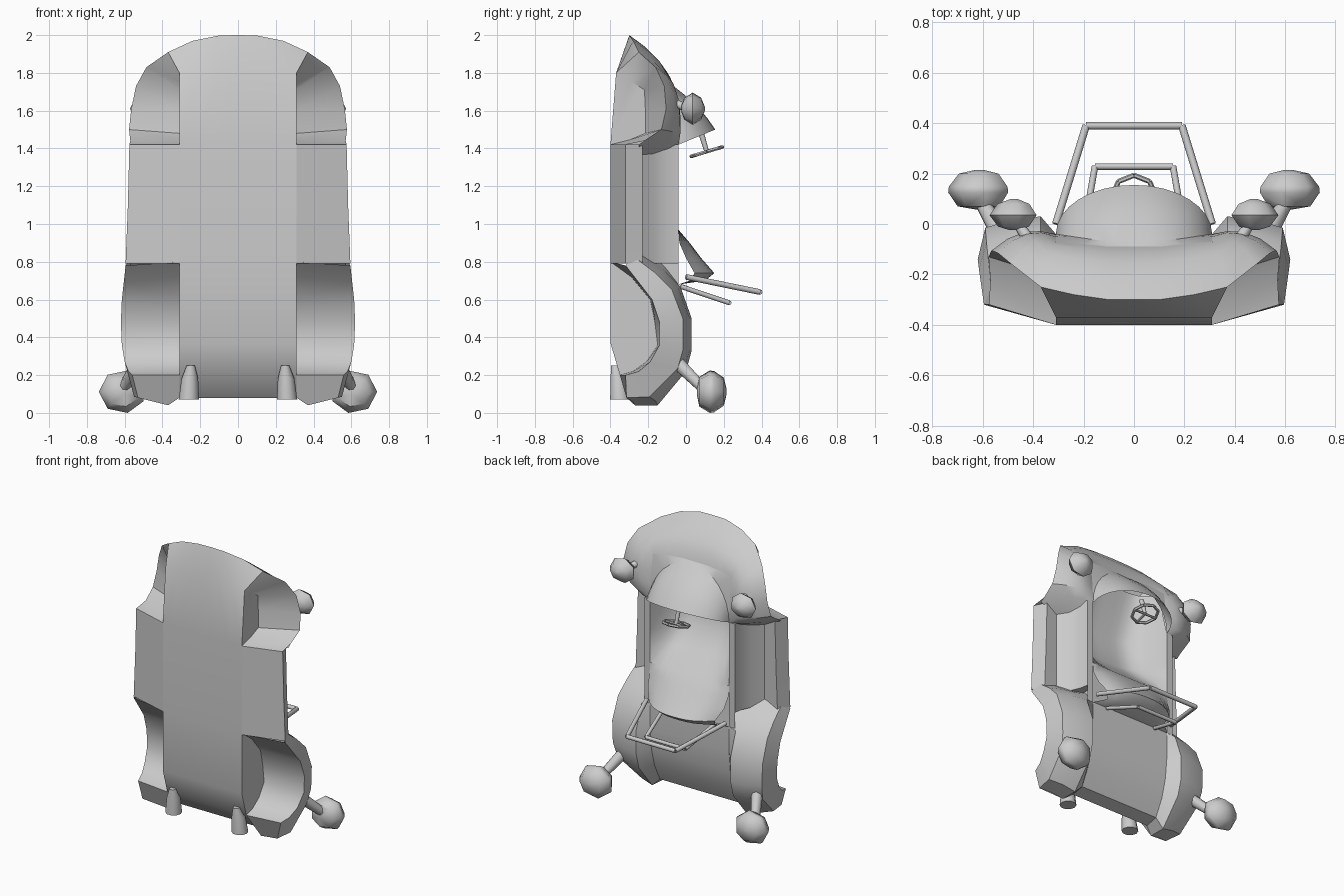
import bpy, bmesh, math
from mathutils import Vector as V

if "Cube" in bpy.data.objects:
    bpy.data.objects.remove(bpy.data.objects["Cube"])

grey = bpy.data.materials.new("body_grey")
grey.diffuse_color = (0.6, 0.6, 0.6, 1)
grey.use_nodes = True
grey.node_tree.nodes["Principled BSDF"].inputs["Base Color"].default_value = grey.diffuse_color


def finish(name, bm, mirror, angle=32):
    """Mirror in x, weld, shade and link a part."""
    if mirror:
        d = bmesh.ops.duplicate(bm, geom=bm.verts[:] + bm.edges[:] + bm.faces[:])["geom"]
        for v in d:
            if isinstance(v, bmesh.types.BMVert):
                v.co.x *= -1
        bmesh.ops.reverse_faces(bm, faces=[f for f in d if isinstance(f, bmesh.types.BMFace)])
    bmesh.ops.remove_doubles(bm, verts=bm.verts[:], dist=0.0005)
    bmesh.ops.recalc_face_normals(bm, faces=bm.faces[:])
    me = bpy.data.meshes.new(name)
    bm.to_mesh(me)
    bm.free()
    ob = bpy.data.objects.new(name, me)
    bpy.context.collection.objects.link(ob)
    me.materials.append(grey)
    bpy.ops.object.select_all(action='DESELECT')
    bpy.context.view_layer.objects.active = ob
    ob.select_set(True)
    bpy.ops.object.shade_smooth_by_angle(angle=math.radians(angle))
    return ob


def loft(bm, rows, closed=False):
    """Skin a grid of points."""
    g = [[bm.verts.new(p) for p in r] for r in rows]
    for a, b in zip(g, g[1:]):
        n = len(a)
        for i in range(n if closed else n - 1):
            j = (i + 1) % n
            bm.faces.new((a[i], a[j], b[j], b[i]))
    return g


def poly(bm, pts):
    bm.faces.new([bm.verts.new(p) for p in pts])


def at_x(x, yz):
    return [V((x, y, z)) for y, z in yz]


def tube(bm, a, b, r1, r2, sides=8):
    a, b = V(a), V(b)
    q = (b - a).to_track_quat('Z', 'Y')
    ring = [(math.cos(math.tau * i / sides), math.sin(math.tau * i / sides)) for i in range(sides)]
    g = loft(bm, [[p + q @ V((c * r, s * r, 0)) for c, s in ring] for p, r in ((a, r1), (b, r2))], True)
    bm.faces.new(g[0])
    bm.faces.new(g[1])


W = 0.31  # half width of the central hull

# nose and front fenders: lip and deck edge, from the centre outwards
lip = [V(p) for p in ((0, -.3, 2), (.1, -.3, 1.998), (.24, -.28, 1.97), (.37, -.25, 1.91), (.485, -.16, 1.83),
                      (.54, -.115, 1.73), (.565, -.105, 1.61), (.577, -.13, 1.5), (.57, -.22, 1.44))]
deck = [V(p) for p in ((0, -.09, 1.75), (.1, -.09, 1.75), (.2, -.08, 1.745), (W, -.07, 1.73), (W, -.06, 1.66),
                       (W, -.05, 1.6), (W, -.045, 1.52), (W, -.04, 1.46), (W, -.04, 1.42))]
bm = bmesh.new()
rows = []
for k in range(5):
    t = k / 4
    rows.append([a.lerp(b, t) + V((0, .17 * t * (1 - t), 0)) for a, b in zip(lip, deck)])
loft(bm, rows)
back = [r[-1] for r in rows]
loft(bm, [back, [V((.572, -.25, 1.42)).lerp(V((W, -.24, 1.3)), k / 4) for k in range(5)]])
finish("nose_and_front_fenders", bm, True, 35)

# cowl, an open scoop ahead of the cockpit
bm = bmesh.new()
base, rim = [], []
for k in range(9):
    a = math.pi / 2 * k / 8
    s, c = math.sin(a), math.cos(a)
    base.append(V((W * s, -.085 + .045 * s, 1.42 + .325 * c)))
    rim.append(V((W * s, -.04 + .195 * c, 1.42 + .08 * c)))
rows = []
for k in range(5):
    t = k / 4
    rows.append([p.lerp(q, t) + V((0, .09 * t * (1 - t) * (p - q).length / .33, 0)) for p, q in zip(base, rim)])
loft(bm, rows)
loft(bm, [deck, base])
finish("cowl", bm, True)

# wheel wells with their inner walls
front_in = at_x(W, ((-.37, 1.8), (-.29, 1.755), (-.22, 1.71), (-.215, 1.6), (-.215, 1.48), (-.3, 1.445), (-.4, 1.42)))
bm = bmesh.new()
loft(bm, [lip[3:] + [V((.575, -.32, 1.42))], front_in])
poly(bm, front_in)
finish("front_wheel_wells", bm, True, 50)

rear_lip = [V(p) for p in ((.595, -.32, .78), (.605, -.25, .69), (.615, -.18, .6), (.62, -.14, .48),
                           (.615, -.14, .36), (.6, -.19, .27), (.58, -.25, .22), (.56, -.32, .2))]
rear_in = at_x(W, ((-.4, .8), (-.29, .72), (-.19, .6), (-.165, .48), (-.15, .36), (-.21, .27), (-.28, .22), (-.35, .2)))
bm = bmesh.new()
loft(bm, [rear_lip, rear_in])
poly(bm, rear_in + at_x(W, ((-.4, .37),)))
finish("rear_wheel_wells", bm, True, 55)

# rear fenders: lip, shoulder, ridge and foot at the engine deck
ridge = at_x(.37, ((-.24, .85), (-.12, .76), (-.03, .67), (.03, .5), (.03, .33), (0, .22), (-.15, .04), (-.27, .04)))
foot = at_x(W, ((-.2, .86), (-.11, .77), (-.04, .68), (-.04, .5), (-.055, .35), (-.09, .22), (-.15, .1), (-.24, .08)))
shoulder = [V((p.x - .03, r.y - .045, p.z * .25 + r.z * .75)) for p, r in zip(rear_lip, ridge)]
mid = [(s + r) / 2 + V((0, .012, 0)) for s, r in zip(shoulder, ridge)]
bm = bmesh.new()
loft(bm, [rear_lip, shoulder, mid, ridge, foot])
poly(bm, [rear_lip[-1], shoulder[-1], mid[-1], ridge[-1], foot[-1], rear_in[-1]])
finish("rear_fenders", bm, True, 35)

# underside and engine deck
bm = bmesh.new()
belly = ((-.37, 1.8), (-.4, 1.42), (-.4, .8), (-.4, .37), (-.35, .2), (-.24, .08))
loft(bm, [[p] + at_x(x, belly) for p, x in zip(lip[:4], (0, .1, .21, W))])
finish("underside", bm, True, 50)
bm = bmesh.new()
loft(bm, [[V((0, p.y, p.z)) for p in foot[2:]], foot[2:]])
finish("engine_deck", bm, True)

# side pods: sloped underside, raised rim, channel, hull side and cockpit sill
bm = bmesh.new()
rows = []
for z, dx in ((.79, .012), (1.1, .0), (1.42, -.008)):
    rows.append([(W, -.4, z), (.583 + dx, -.32, z), (.545 + dx, -.23, z), (.45, -.24, z),
                 (.395, -.17, z), (.365, -.1, z), (.355, -.04, z), (W, -.04, z)])
g = loft(bm, rows)
bm.faces.new(g[0])
bm.faces.new(g[-1])
# sill continues back to the engine deck
sill = ((.355, -.04), (W, -.04), (W, -.25), (.44, -.23))
loft(bm, [[(x, y, .79) for x, y in sill[:2]], [(x, y, .68) for x, y in sill[:2]]])
poly(bm, at_x(W, ((-.25, .86), (-.04, .86), (-.04, .68), (-.11, .77))))
finish("side_pods", bm, True)

# cockpit tub rising into the seat back: z, floor, edge, half width
bm = bmesh.new()
rows = []
for z, f, e, w in ((1.72, -.2, -.1, .29), (1.42, -.32, -.04, W), (1.2, -.28, -.04, W), (1.08, -.17, -.04, W),
                   (.97, -.04, -.04, W), (.9, .02, -.035, W), (.82, .08, .0, .3), (.74, .15, .045, .26)):
    n = 5 if f < e else 2.5
    rows.append([(w * k / 6, f + (e - f) * (k / 6) ** n, z) for k in range(7)])
rows.append([(.24 * k / 6, .1 - .08 * (k / 6) ** 2.5, .7) for k in range(7)])
rows.append([(W * k / 6, -.04, .68) for k in range(7)])
loft(bm, rows)
finish("cockpit_tub_and_seat", bm, True, 40)

# roll bars
for name, foot_p, top_p, r in (("main_roll_bar", (.31, .0, .72), (.19, .39, .64), .015),
                               ("rear_roll_bar", (.2, -.03, .67), (.155, .228, .583), .013)):
    bm = bmesh.new()
    tube(bm, foot_p, top_p, r, r)
    tube(bm, top_p, (0, top_p[1], top_p[2]), r, r)
    finish(name, bm, True, 50)


# lamps: faceted bowl turned about y, on a stalk
def lamp(name, c, rx, rz, levels, stalk, r):
    bm = bmesh.new()
    rows = []
    for y, f in levels:
        rows.append([(c[0] + rx * f * math.cos(math.tau * k / 7), y,
                      c[1] + rz * f * math.sin(math.tau * k / 7)) for k in range(7)])
    g = loft(bm, rows, True)
    bm.faces.new(g[0])
    bm.faces.new(g[-1])
    tube(bm, *stalk, r, r * .75)
    finish(name, bm, True, 48)


lamp("front_lamps", (.475, 1.61), .098, .088,
     ((-.024, .2), (-.01, .66), (.035, 1), (.08, .68), (.1, .12)), ((.42, -.06, 1.64), (.46, .0, 1.615)), .025)
lamp("rear_lamps", (.612, .112), .125, .115,
     ((.058, .15), (.07, .7), (.125, 1), (.148, .98), (.2, .66), (.215, .12)),
     ((.53, -.04, .26), (.605, .09, .13)), .038)

# exhaust pipes
bm = bmesh.new()
rows = [[(x + r * math.cos(math.tau * k / 10), y + r * math.sin(math.tau * k / 10), z) for k in range(10)]
        for x, y, z, r in ((.26, -.35, .07, .054), (.255, -.358, .18, .044), (.25, -.375, .25, .022))]
g = loft(bm, rows, True)
bm.faces.new(g[0])
bm.faces.new(g[-1])
finish("exhaust_pipes", bm, True, 50)

# steering wheel and column
bm = bmesh.new()
hub, axis = V((0, .11, 1.383)), V((0, -.29, .957))
side, up = V((1, 0, 0)), V((0, .957, .29))
pts = [hub + .087 * (math.cos(math.tau * k / 8) * side + math.sin(math.tau * k / 8) * up) for k in range(8)]
for k in range(8):
    tube(bm, pts[k], pts[(k + 1) % 8], .01, .01, 6)
for k in (0, 4, 6):
    tube(bm, hub, pts[k], .008, .008, 6)
tube(bm, hub, hub + axis * .12, .012, .016)
finish("steering_wheel", bm, False, 50)
